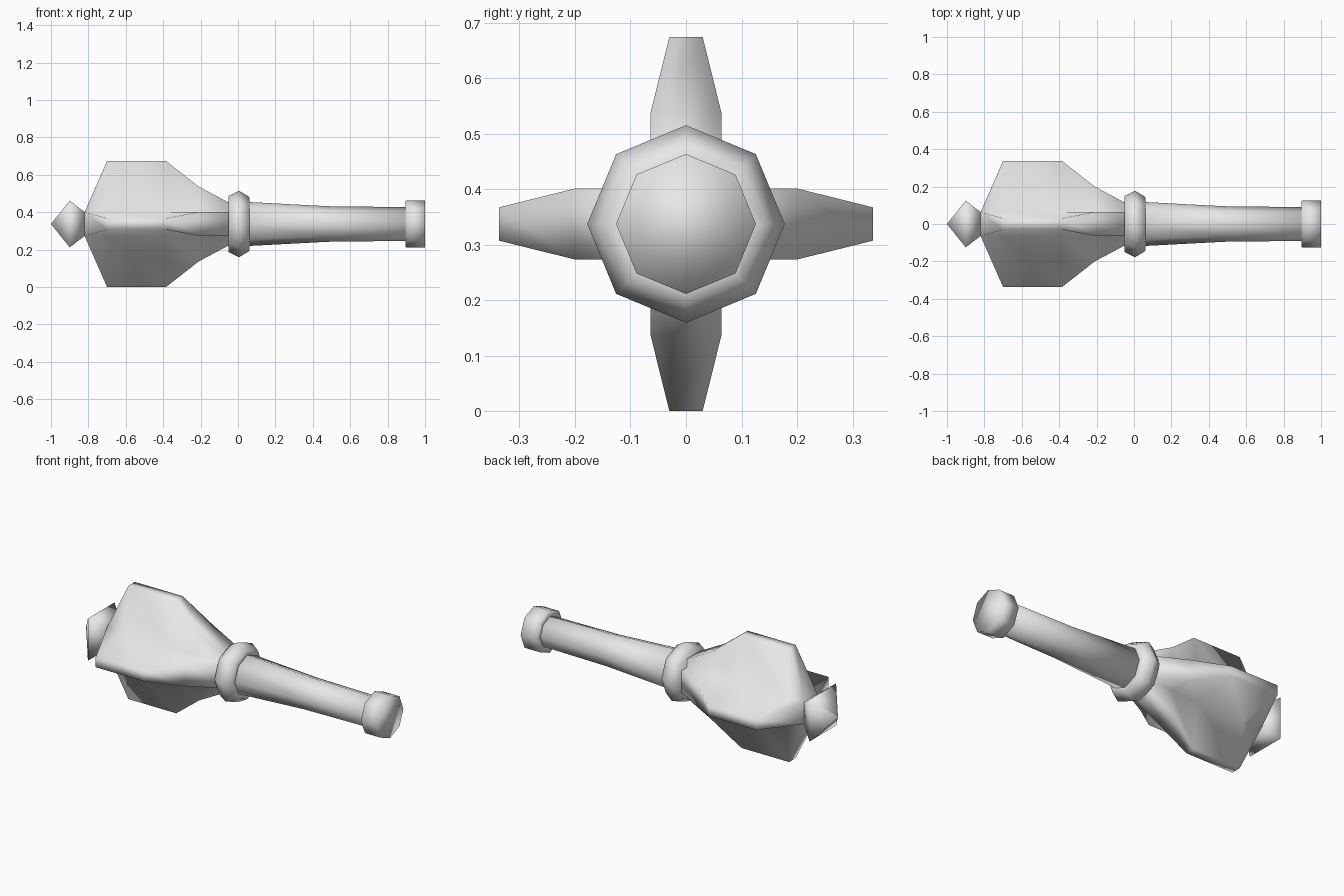
import bpy, bmesh, math
from mathutils import Vector

AXIS_Z = 0.337

cube = bpy.data.objects.get("Cube")
if cube:
    bpy.data.objects.remove(cube, do_unlink=True)

steel = bpy.data.materials.new("light_grey_steel")
steel.use_nodes = True
steel.diffuse_color = (0.8, 0.8, 0.8, 1)
steel.node_tree.nodes["Principled BSDF"].inputs["Base Color"].default_value = (0.8, 0.8, 0.8, 1)


def loft(name, rings):
    """Skin a list of (x, [(y, z), ...]) sections along the weapon axis."""
    bm = bmesh.new()
    loops = [[bm.verts.new((x, y, z)) for y, z in pts] for x, pts in rings]
    n = len(loops[0])
    for a, b in zip(loops, loops[1:]):
        for i in range(n):
            j = (i + 1) % n
            bm.faces.new((a[i], a[j], b[j], b[i]))
    bm.faces.new(loops[0])
    bm.faces.new(loops[-1])
    bmesh.ops.remove_doubles(bm, verts=bm.verts, dist=0.0005)
    bmesh.ops.recalc_face_normals(bm, faces=bm.faces)
    for f in bm.faces:
        f.smooth = True
    mesh = bpy.data.meshes.new(name)
    bm.to_mesh(mesh)
    bm.free()
    mesh.materials.append(steel)
    obj = bpy.data.objects.new(name, mesh)
    obj.location.z = AXIS_Z
    bpy.context.collection.objects.link(obj)
    return obj


def octagon(r):
    return [(r * math.cos(i * math.pi / 4), r * math.sin(i * math.pi / 4)) for i in range(8)]


def square(h):
    return [(h, h), (-h, h), (-h, -h), (h, -h)]


def flanged(r, t, core):
    """Cross-shaped section: four fins of reach r and half thickness t."""
    pts = []
    for k in range(4):
        c, s = [(1, 0), (0, 1), (-1, 0), (0, -1)][k]
        for u, v in ((r, -t), (r, t), (core, core)):
            pts.append((c * u - s * v, s * u + c * v))
    return pts


# Handle: tapered grip, collar guard and end pommel
loft("grip", [(x, octagon(r)) for x, r in ((0.03, 0.119), (0.48, 0.095), (0.92, 0.09))])
loft("collar", [(x, octagon(r)) for x, r in ((-0.05, 0.15), (0.005, 0.178), (0.06, 0.145), (0.062, 0.117))])
loft("pommel", [(x, octagon(r)) for x, r in ((0.895, 0.088), (0.897, 0.126), (1.0, 0.126))])

# Head: four tapered flanges around a square core
CORE = 0.064
loft("flanged_head", [(x, flanged(r, t, CORE)) for x, r, t in (
    (-0.82, CORE, CORE), (-0.70, 0.337, 0.03), (-0.385, 0.337, 0.03),
    (-0.21, 0.2, CORE), (-0.04, 0.11, CORE))])

# Spike: square double pyramid at the end of the head
loft("end_spike", [(x, square(h)) for x, h in ((-0.82, CORE), (-0.9, 0.125), (-0.999, 0.0008))])
